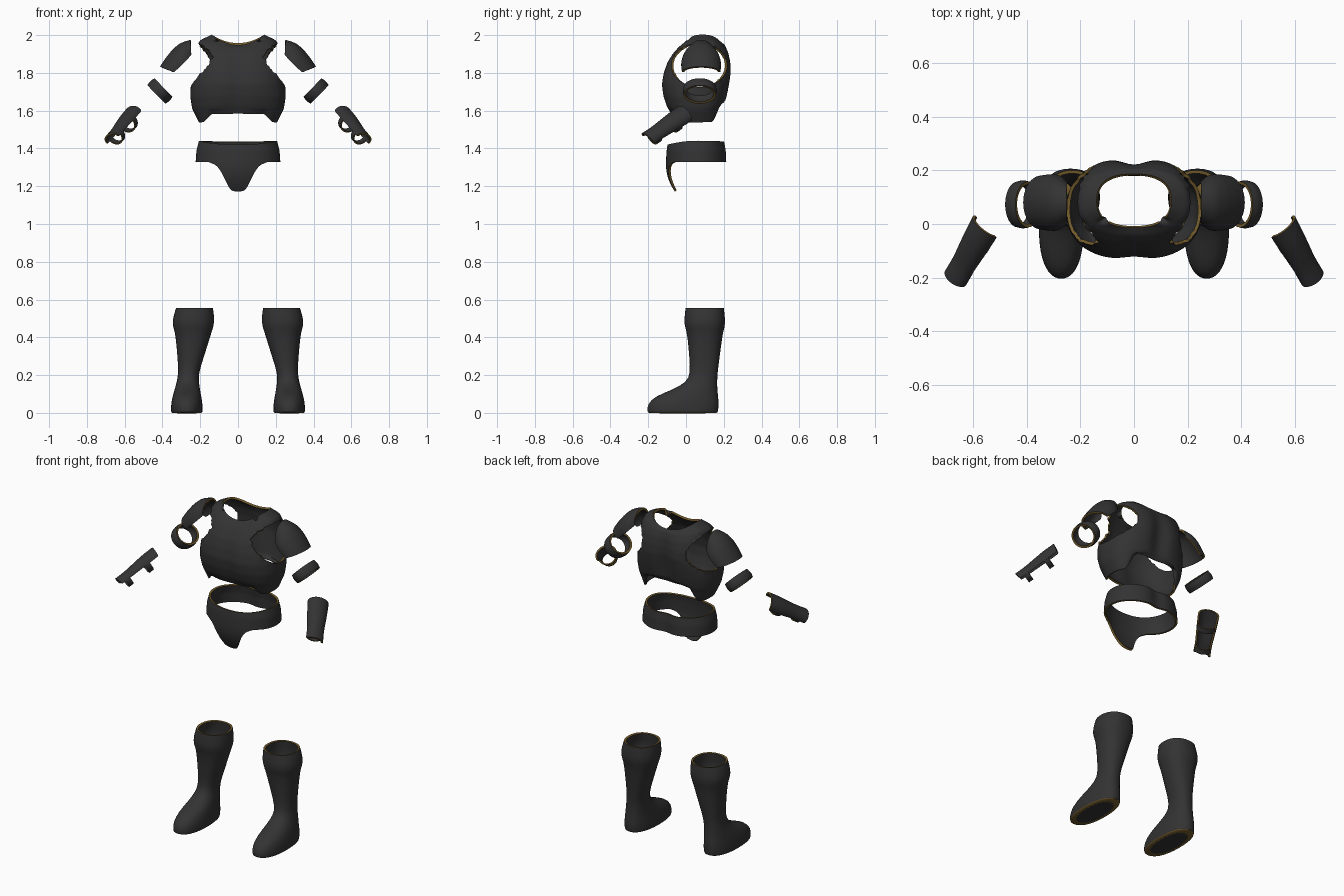
import bpy, bmesh, math
from mathutils import Vector

if "Cube" in bpy.data.objects:
    bpy.data.objects.remove(bpy.data.objects["Cube"])


def material(name, rgb):
    m = bpy.data.materials.new(name)
    m.diffuse_color = (*rgb, 1)
    m.use_nodes = True
    m.node_tree.nodes["Principled BSDF"].inputs["Base Color"].default_value = m.diffuse_color
    return m


DARK = material("dark leather", (0.033, 0.033, 0.034))
GOLD = material("antique gold", (0.17, 0.105, 0.025))


def table(rows, t):
    """Linear blend through equally spaced rows, t in 0..1."""
    f = min(max(t, 0), 1) * (len(rows) - 1)
    i = min(int(f), len(rows) - 2)
    return [a + (b - a) * (f - i) for a, b in zip(rows[i], rows[i + 1])]


def curve(pts, x):
    """Piecewise linear y(x)."""
    for (x0, y0), (x1, y1) in zip(pts, pts[1:]):
        if x <= x1:
            return y0 + (y1 - y0) * max(0, (x - x0) / (x1 - x0))
    return pts[-1][1]


def squircle(a, p):
    c, s = math.cos(a), math.sin(a)
    return (math.copysign(abs(c) ** (2 / p), c), math.copysign(abs(s) ** (2 / p), s))


def shell(name, point, nu, nv, closed, thick=0.012, mirror=False, cap=False, edit=None, gold_row=None):
    """Sheet point(u, v) thickened into a shell whose open rims are gold."""
    bm = bmesh.new()
    cols = nu if closed else nu + 1
    g = [[bm.verts.new(point(i / nu, j / nv)) for i in range(cols)] for j in range(nv + 1)]
    for j in range(nv):
        for i in range(nu):
            k = (i + 1) % cols
            f = bm.faces.new((g[j][i], g[j][k], g[j + 1][k], g[j + 1][i]))
            f.material_index = int(j == gold_row)
    if cap:
        bm.faces.new(g[-1])
    if edit:
        edit(bm)
    bmesh.ops.recalc_face_normals(bm, faces=bm.faces)
    me = bpy.data.meshes.new(name)
    bm.to_mesh(me)
    bm.free()
    me.materials.append(DARK)
    me.materials.append(GOLD)
    ob = bpy.data.objects.new(name, me)
    bpy.context.collection.objects.link(ob)
    if mirror:
        ob.modifiers.new("mirror", 'MIRROR').use_mirror_merge = False
    ob.modifiers.new("smooth", 'SUBSURF').levels = 1
    so = ob.modifiers.new("thickness", 'SOLIDIFY')
    so.thickness, so.offset, so.material_offset_rim = thick, -0.5, 1
    bpy.ops.object.select_all(action='DESELECT')
    ob.select_set(True)
    bpy.context.view_layer.objects.active = ob
    for m in list(ob.modifiers):
        bpy.ops.object.modifier_apply(modifier=m.name)
    bpy.ops.object.shade_smooth_by_angle(angle=math.radians(45))
    return ob


# Breastplate: z at side, front, back; half width; front y; back y
VEST = [(1.54, 1.585, 1.64, .205, -.08, .195), (1.61, 1.63, 1.67, .24, -.105, .215),
        (1.675, 1.68, 1.71, .25, -.122, .225), (1.74, 1.74, 1.76, .246, -.13, .235),
        (1.80, 1.80, 1.81, .24, -.12, .242), (1.86, 1.855, 1.86, .232, -.10, .238),
        (1.92, 1.90, 1.91, .222, -.07, .225), (1.97, 1.93, 1.945, .20, -.04, .205),
        (2.0, 1.945, 1.955, .138, -.012, .185)]


def vest(u, v):
    zs, zf, zb, rx, y0, y1 = table(VEST, v)
    c, s = squircle(2 * math.pi * u, 2.5)
    x, y = rx * c, (y0 + y1) / 2 + (y1 - y0) / 2 * s
    side = curve([(0, 0), (.14, 0), (.18, 1), (1, 1)], abs(x)) if v < .05 else c * c
    z = zs * side + (zf if s < 0 else zb) * (1 - side)
    # spine and breast grooves
    mid = math.exp(-(x / .05) ** 2) * math.sin(math.pi * min(1, v + .1))
    y += -.028 * mid if s > 0 else .012 * mid
    return x, y, z


def arm_holes(bm):
    cy, cz, ry, rz = .07, 1.84, .145, .115
    val = lambda p: math.hypot((p.y - cy) / ry, (p.z - cz) / rz)
    out = [f for f in bm.faces
           if abs(f.calc_center_median().x) > .1 and val(f.calc_center_median()) < 1]
    bmesh.ops.delete(bm, geom=out, context='FACES')
    for v in bm.verts:
        k = val(v.co)
        if v.is_boundary and k < 1.3 and abs(v.co.x) > .1:
            v.co.y = cy + (v.co.y - cy) / k
            v.co.z = cz + (v.co.z - cz) / k


shell("breastplate", vest, 72, 24, True, edit=arm_holes)


# Belt with hanging front flap
FLAP = [(0, 1.172), (.035, 1.178), (.05, 1.2), (.085, 1.275), (.11, 1.31), (.15, 1.328), (1, 1.328)]


def belt(u, v):
    c, s = squircle(2 * math.pi * u, 2.2)
    x = .217 * c
    top = 1.44 - (.02 if s < 0 else .004) * s * s
    low = curve(FLAP, abs(x)) if s < 0 else 1.328
    z = top + (low - top) * v
    k = curve([(1.17, 1.02), (1.33, 1.02), (1.39, 1.0), (1.44, .94)], z)
    y = .058 + k * .158 * s
    if s > 0:
        y -= .018 * math.exp(-(x / .05) ** 2)
    if z < 1.31:
        y += .045 * ((1.31 - z) / .135) ** 2
    return x * k, y, z


shell("belt", belt, 96, 10, True)

# Boots: height, inner x, outer x, toe y, heel y
BOOT = [(.555, .135, .325, 0, .198), (.52, .13, .337, -.004, .202), (.475, .128, .346, -.008, .206),
        (.44, .138, .336, .002, .198), (.41, .148, .328, .01, .19), (.3, .182, .318, .02, .176),
        (.21, .212, .312, .026, .164), (.16, .21, .322, .005, .162), (.12, .203, .334, -.07, .164),
        (.085, .197, .344, -.165, .168), (.045, .19, .352, -.202, .172), (.012, .19, .352, -.202, .168),
        (.006, .191, .351, -.201, .166), (0, .193, .349, -.199, .164)]


def boot(u, v):
    z, x0, x1, y0, y1 = table(BOOT, v)
    c, s = squircle(2 * math.pi * u, 2.25)
    return (x0 + x1) / 2 + (x1 - x0) / 2 * c, (y0 + y1) / 2 + (y1 - y0) / 2 * s, z


shell("boots", boot, 28, 13, True, mirror=True, cap=True, gold_row=12)


def wrap(a, b, normal, radii, span, width, ends=(0, 0)):
    """Sheet bent around the limb axis a-b; radii rows are (depth, half width)."""
    a, b = Vector(a), Vector(b)
    d = (b - a).normalized()
    n = Vector(normal)
    n = (n - d * n.dot(d)).normalized()
    side = d.cross(n)

    def point(u, v):
        phi = math.radians(span[0] + (span[1] - span[0]) * u)
        w = max(0, math.cos(phi))
        t0, t1 = width[0] - ends[0] * w, width[1] + ends[1] * w
        rn, rs = table(radii, v)
        return a.lerp(b, t0 + (t1 - t0) * v) + n * rn * math.cos(phi) + side * rs * math.sin(phi)
    return point


# Shoulder pads
shell("shoulder_pads", wrap((.25, .08, 1.90), (.345, .08, 1.805), (.66, 0, .75),
      [(.052, .07), (.08, .095), (.082, .103), (.077, .102), (.066, .098)], (-95, 95), (0, 1), (.38, .2)),
      18, 10, False, mirror=True)

# Upper arm bands
shell("arm_bands", wrap((.395, .073, 1.722), (.432, .073, 1.686), (.69, 0, -.72),
      [(.066, .083), (.071, .088), (.066, .083)], (0, 360), (0, 1)), 28, 4, True, mirror=True)

# Forearm guards with two straps each
ELBOW, WRIST, OUT = (.553, -.008, 1.578), (.663, -.2, 1.448), (.6, -.1, .75)
shell("forearm_guards", wrap(ELBOW, WRIST, OUT,
      [(.046, .06), (.047, .057), (.042, .052), (.036, .047), (.037, .049)], (-97, 97), (0, 1), (.03, .03)),
      16, 10, False, mirror=True, thick=.01)
for label, t, r in (("upper", .3, .053), ("lower", .84, .045)):
    shell(label + "_wrist_straps", wrap(ELBOW, WRIST, OUT, [(r, r), (r, r)], (88, 272), (t - .06, t + .06)),
          14, 2, False, mirror=True, thick=.007)
